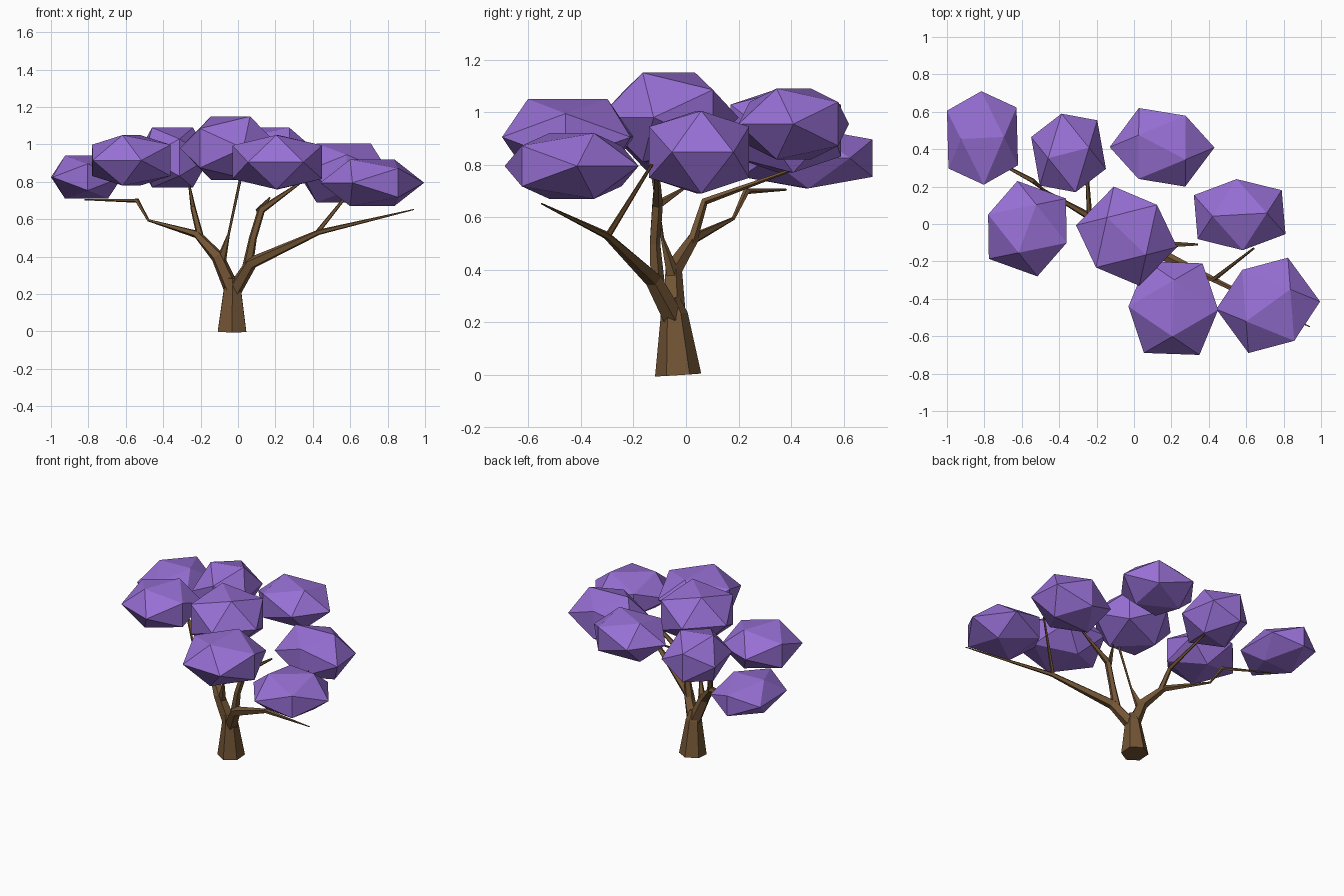
import bpy, bmesh, math
from mathutils import Vector

if "Cube" in bpy.data.objects:
    bpy.data.objects.remove(bpy.data.objects["Cube"])

PHI = (1 + 5 ** 0.5) / 2


def material(name, rgb):
    m = bpy.data.materials.new(name)
    m.diffuse_color = (*rgb, 1)
    m.use_nodes = True
    m.node_tree.nodes["Principled BSDF"].inputs["Base Color"].default_value = m.diffuse_color
    return m


bark = material("bark", (0.17, 0.09, 0.035))
purple = material("foliage", (0.31, 0.16, 0.66))


def finish(bm, name, mat):
    bmesh.ops.recalc_face_normals(bm, faces=bm.faces)
    me = bpy.data.meshes.new(name)
    bm.to_mesh(me)
    bm.free()
    me.materials.append(mat)
    ob = bpy.data.objects.new(name, me)
    bpy.context.collection.objects.link(ob)
    return ob


def limb(name, points, sides=5):
    """Tapered faceted tube through (x, y, z, radius) points."""
    bm = bmesh.new()
    pos = [Vector(p[:3]) for p in points]
    rings = []
    for i, p in enumerate(pos):
        before = (p - pos[i - 1]).normalized() if i else Vector()
        after = (pos[i + 1] - p).normalized() if i < len(pos) - 1 else Vector()
        t = (before + after).normalized()
        u = (Vector((0, 1, 0)) - t * t.y).normalized()
        w = t.cross(u)
        r = points[i][3]
        rings.append([bm.verts.new(p + r * (u * math.cos(a) + w * math.sin(a)))
                      for a in (2 * math.pi * k / sides for k in range(sides))])
    for a, b in zip(rings, rings[1:]):
        for k in range(sides):
            n = (k + 1) % sides
            bm.faces.new((a[k], a[n], b[n], b[k]))
    bm.faces.new(rings[0])
    bm.faces.new(rings[-1])
    return finish(bm, name, bark)


def clump(name, xr, yr, zr, yaw):
    """Icosahedron with an edge on top, turned by yaw and fitted to a box."""
    c, s = math.cos(math.radians(yaw)), math.sin(math.radians(yaw))
    pts = []
    for a in (-1, 1):
        for b in (-PHI, PHI):
            for x, y, z in ((0, a, b), (a, b, 0), (b, 0, a)):
                pts.append((c * x - s * y, s * x + c * y, z))
    half = [max(p[i] for p in pts) for i in range(3)]
    bm = bmesh.new()
    for p in pts:
        bm.verts.new([(lo + hi) / 2 + p[i] / half[i] * (hi - lo) / 2
                      for i, (lo, hi) in enumerate((xr, yr, zr))])
    bmesh.ops.convex_hull(bm, input=bm.verts)
    return finish(bm, name, purple)


# Trunk
limb("trunk", [(-0.032, -0.03, 0, 0.088), (-0.03, -0.045, 0.23, 0.052),
               (-0.03, -0.06, 0.29, 0.035)], 6)

# Main branches and their forks
limb("right_branch", [(-0.02, -0.05, 0.22, 0.042), (0.07, -0.125, 0.365, 0.034),
                      (0.43, -0.30, 0.53, 0.015), (0.94, -0.55, 0.652, 0.003)])
limb("right_fork", [(0.42, -0.30, 0.525, 0.013), (0.64, -0.13, 0.80, 0.006)])
limb("middle_branch", [(0.05, -0.11, 0.34, 0.03), (0.08, -0.12, 0.50, 0.022),
                       (0.125, -0.11, 0.65, 0.022), (0.34, -0.11, 0.80, 0.006)])
limb("middle_twig", [(0.11, -0.11, 0.645, 0.018), (0.17, 0.0, 0.715, 0.005)])
limb("left_branch", [(-0.03, -0.045, 0.22, 0.045), (-0.11, -0.05, 0.40, 0.036),
                     (-0.22, 0.03, 0.52, 0.022), (-0.48, 0.18, 0.595, 0.007),
                     (-0.54, 0.23, 0.70, 0.013), (-0.82, 0.38, 0.705, 0.004)])
limb("left_fork", [(-0.20, 0.02, 0.50, 0.02), (-0.24, 0.07, 0.66, 0.015),
                   (-0.26, 0.40, 0.78, 0.006)])
limb("centre_branch", [(-0.09, -0.05, 0.38, 0.028), (-0.05, -0.09, 0.52, 0.007),
                       (0.02, -0.14, 0.85, 0.008)])

# Foliage clumps: x range, y range, z range, yaw
CLUMPS = [
    ((-1.00, -0.62), (0.21, 0.71), (0.71, 0.94), 92),
    ((-0.55, -0.15), (0.17, 0.59), (0.77, 1.09), 102),
    ((-0.13, 0.43), (0.20, 0.62), (0.82, 1.09), 58),
    ((-0.78, -0.36), (-0.28, 0.23), (0.78, 1.05), 160),
    ((-0.31, 0.23), (-0.33, 0.20), (0.81, 1.15), 46),
    ((0.32, 0.81), (-0.14, 0.24), (0.69, 1.005), 94),
    ((-0.03, 0.45), (-0.70, -0.20), (0.76, 1.05), -2),
    ((0.44, 0.995), (-0.69, -0.18), (0.67, 0.92), 126),
]
for i, spec in enumerate(CLUMPS):
    clump(f"foliage_{i + 1}", *spec)
